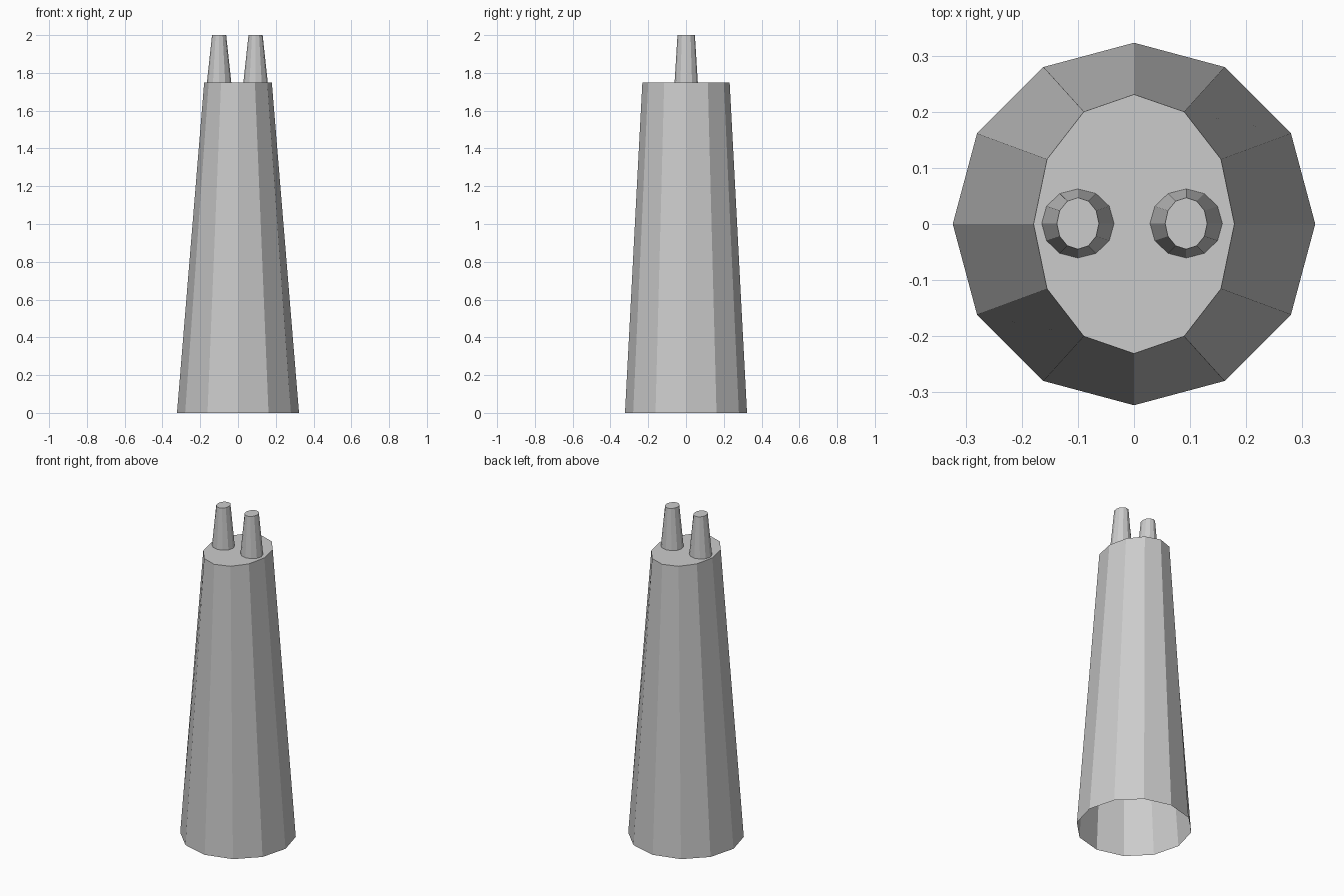
import bpy, bmesh
from math import sin, cos, pi

if "Cube" in bpy.data.objects:
    bpy.data.objects.remove(bpy.data.objects["Cube"])

SIDES = 12


def tapered_tube(name, centre, z0, r0, z1, r1):
    """Flat-shaded 12-sided taper between two ellipses, open below, capped on top."""
    bm = bmesh.new()
    rings = []
    for z, (rx, ry) in ((z0, r0), (z1, r1)):
        rings.append([bm.verts.new((centre[0] + rx * cos(2 * pi * i / SIDES),
                                    centre[1] + ry * sin(2 * pi * i / SIDES), z))
                      for i in range(SIDES)])
    low, high = rings
    for i in range(SIDES):
        j = (i + 1) % SIDES
        bm.faces.new((low[i], low[j], high[j], high[i]))
    bm.faces.new(high)
    mesh = bpy.data.meshes.new(name)
    bm.to_mesh(mesh)
    bm.free()
    obj = bpy.data.objects.new(name, mesh)
    bpy.context.collection.objects.link(obj)
    return obj


# Main stack: round open foot narrowing to an oval closed top
tapered_tube("chimney_stack", (0, 0), 0, (0.323, 0.323), 1.75, (0.179, 0.231))

# Two small flues standing on the top
for name, x in (("left_flue", -0.1), ("right_flue", 0.093)):
    tapered_tube(name, (x, 0.001), 1.75, (0.0645, 0.0615), 2.0, (0.0375, 0.046))
